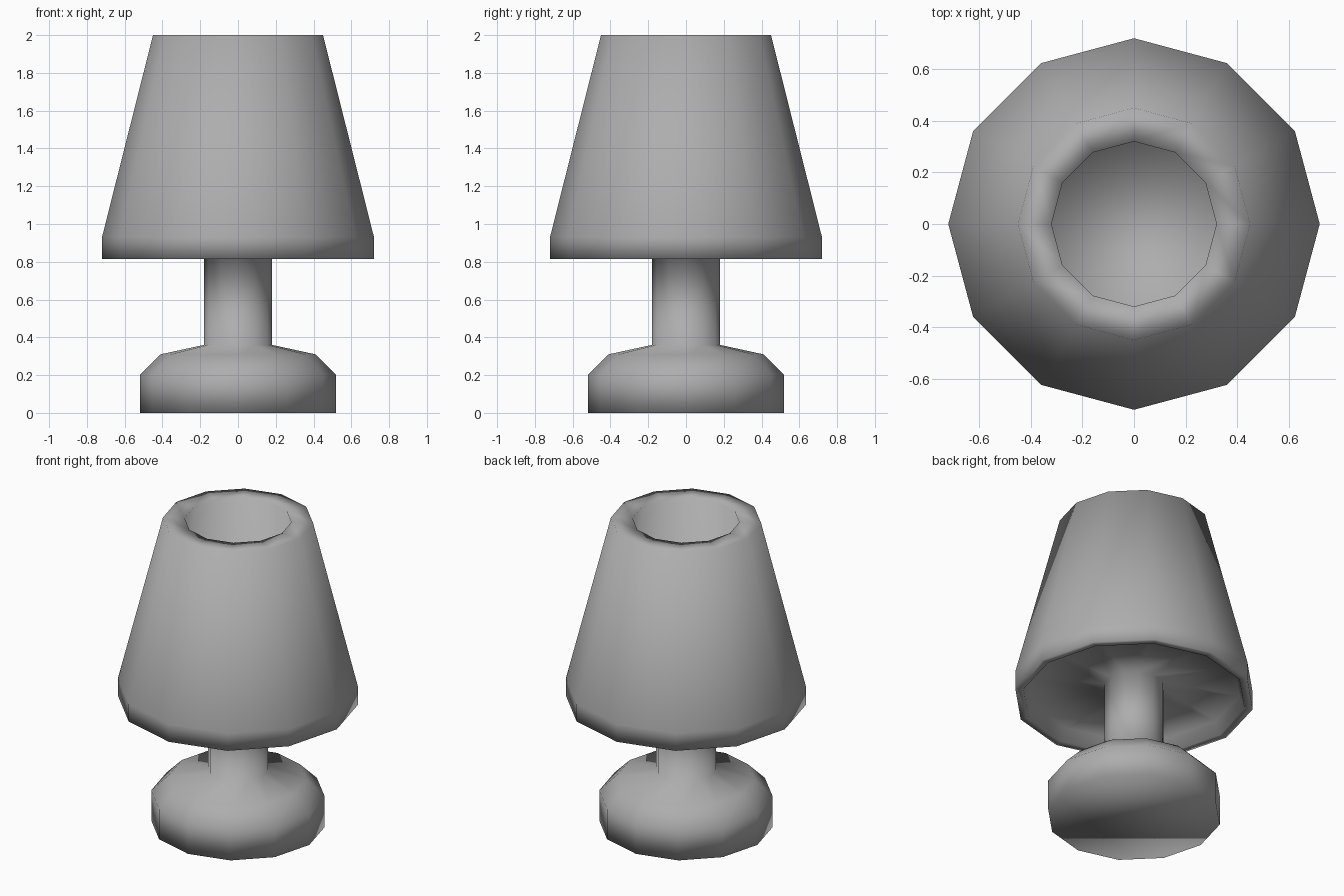
import bpy, bmesh
from math import cos, sin, tau

cube = bpy.data.objects.get("Cube")
if cube:
    bpy.data.objects.remove(cube, do_unlink=True)

SIDES = 12

# Half-profiles as (radius, height), running from the foot up and into the shade
FOOT = [(0.52, 0.0), (0.52, 0.20), (0.41, 0.31), (0.18, 0.36)]
STEM_TOP = [(0.18, 0.90)]
SHADE_UNDERSIDE = [(0.64, 0.90), (0.67, 0.815)]
SHADE_OUTSIDE = [(0.72, 0.815), (0.72, 0.93), (0.45, 2.0)]
SHADE_INSIDE = [(0.32, 2.0), (0.42, 0.96)]


def make_material(name, colour):
    mat = bpy.data.materials.new(name)
    mat.use_nodes = True
    mat.diffuse_color = colour
    mat.node_tree.nodes["Principled BSDF"].inputs["Base Color"].default_value = colour
    return mat


def lathe(name, profile, material):
    """Turn a profile about z into one closed, smooth-shaded skin."""
    bm = bmesh.new()
    rings = [[bm.verts.new((r * cos(tau * i / SIDES), r * sin(tau * i / SIDES), z))
              for i in range(SIDES)] for r, z in profile]
    for low, high in zip(rings, rings[1:]):
        for i in range(SIDES):
            j = (i + 1) % SIDES
            bm.faces.new((low[i], low[j], high[j], high[i]))
    # Flat foot and the floor inside the shade
    bm.faces.new(rings[0][::-1])
    bm.faces.new(rings[-1])
    bmesh.ops.recalc_face_normals(bm, faces=bm.faces)
    for face in bm.faces:
        face.smooth = True
    mesh = bpy.data.meshes.new(name)
    bm.to_mesh(mesh)
    bm.free()
    mesh.materials.append(material)
    obj = bpy.data.objects.new(name, mesh)
    bpy.context.collection.objects.link(obj)
    return obj


# Foot, stem and shade share one skin so the shading flows between them
grey = make_material("plain_grey", (0.42, 0.42, 0.42, 1.0))
lathe("table_lamp", FOOT + STEM_TOP + SHADE_UNDERSIDE + SHADE_OUTSIDE + SHADE_INSIDE, grey)
